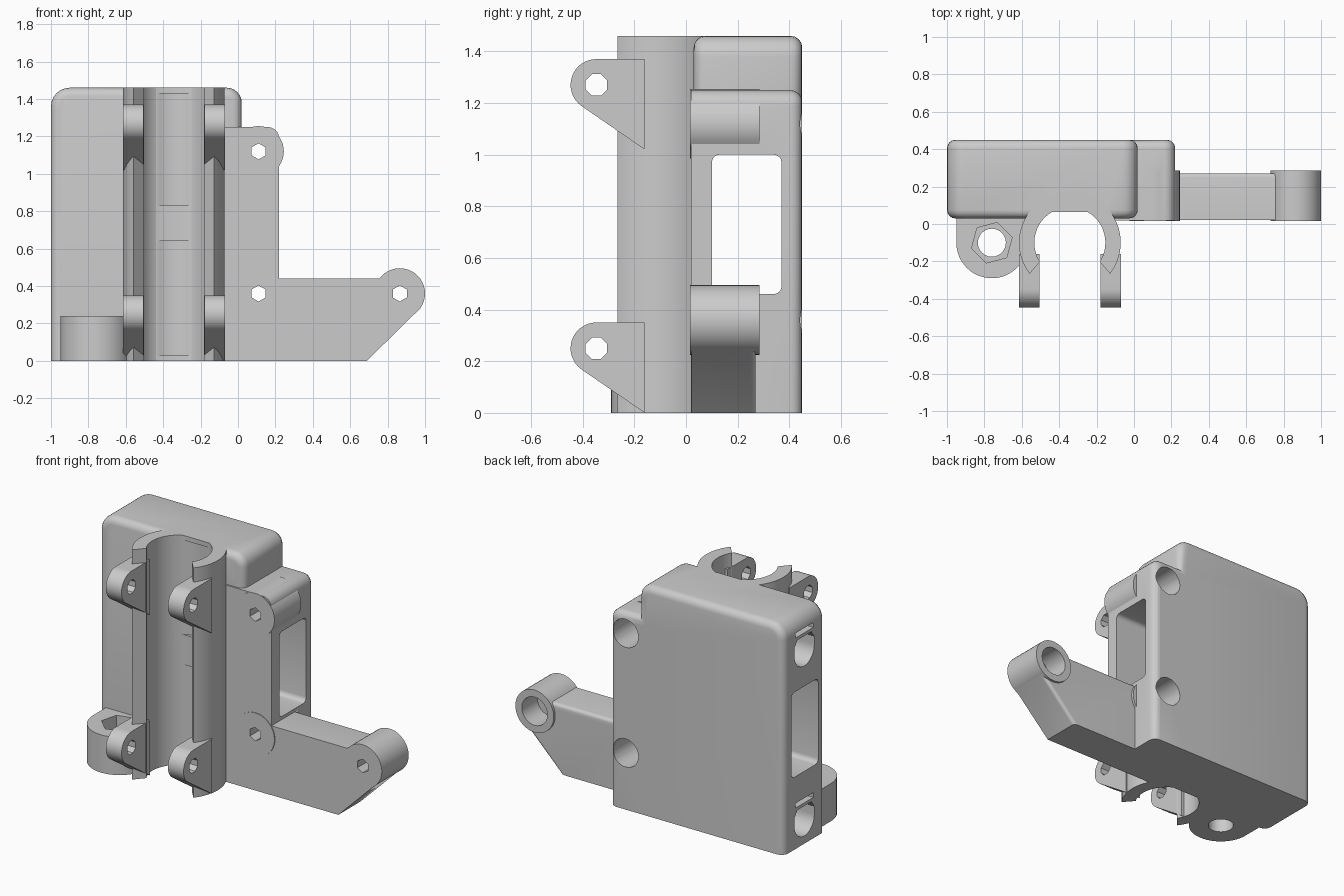
import bpy, bmesh, math
from mathutils import Vector

old = bpy.data.objects.get("Cube")
if old:
    bpy.data.objects.remove(old, do_unlink=True)

grey = bpy.data.materials.new("plain grey")
grey.use_nodes = True
grey.diffuse_color = (0.6, 0.6, 0.6, 1)
grey.node_tree.nodes["Principled BSDF"].inputs["Base Color"].default_value = (0.6, 0.6, 0.6, 1)


def arc(cx, cy, r, a0, a1, n):
    """Points along an arc, angles in degrees."""
    return [(cx + r * math.cos(math.radians(a0 + (a1 - a0) * i / n)),
             cy + r * math.sin(math.radians(a0 + (a1 - a0) * i / n))) for i in range(n + 1)]


def circle(cx, cy, r, n=40, start=0):
    return arc(cx, cy, r, start, start + 360, n)[:-1]


def rect(x0, y0, x1, y1):
    return [(x0, y0), (x1, y0), (x1, y1), (x0, y1)]


def prism(name, axis, pts, lo, hi, bevel=0, rims=()):
    """Extrude a profile along an axis; optionally round the rims above the ground."""
    place = {"x": lambda a, b, d: (d, a, b),
             "y": lambda a, b, d: (a, d, b),
             "z": lambda a, b, d: (a, b, d)}[axis]
    bm = bmesh.new()
    ends = [[bm.verts.new(place(a, b, d)) for a, b in pts] for d in (lo, hi)]
    caps = [bm.faces.new(e) for e in ends]
    n = len(pts)
    for i in range(n):
        j = (i + 1) % n
        bm.faces.new((ends[0][i], ends[0][j], ends[1][j], ends[1][i]))
    bmesh.ops.recalc_face_normals(bm, faces=bm.faces)
    if bevel:
        edges = [e for k in rims for e in caps[k].edges
                 if max(v.co.z for v in e.verts) > 0.01]
        bmesh.ops.bevel(bm, geom=edges, offset=bevel, segments=4, profile=0.5, affect="EDGES")
    me = bpy.data.meshes.new(name)
    bm.to_mesh(me)
    bm.free()
    ob = bpy.data.objects.new(name, me)
    bpy.context.collection.objects.link(ob)
    me.materials.append(grey)
    return ob


def combine(target, other, op):
    mod = target.modifiers.new("combine", "BOOLEAN")
    mod.operation, mod.object, mod.solver = op, other, "EXACT"
    bpy.context.view_layer.objects.active = target
    bpy.ops.object.modifier_apply(modifier=mod.name)
    bpy.data.objects.remove(other, do_unlink=True)


FRONT, BACK, TOP = 0.02, 0.45, 1.46
BX, BY = -0.343, -0.10            # bearing axis
BOLTS = ((0.11, 1.12), (0.11, 0.36), (0.865, 0.36))

# main block with rounded upper corners and edges
profile = ([(-1, 0), (0.02, 0)] + arc(-0.06, TOP - 0.08, 0.08, 0, 90, 6)
           + arc(-0.9, TOP - 0.1, 0.1, 90, 180, 6))
body = prism("bracket_body", "y", profile, 0.03, BACK, 0.045, (0, 1))

# lower side block
profile = [(-0.2, 0), (0.22, 0)] + arc(0.16, 1.19, 0.06, 0, 90, 5) + [(-0.2, 1.25)]
parts = [prism("side_block", "y", profile, FRONT, BACK, 0.045, (1,))]

# arm with sloping end
profile = [(0.1, 0), (0.69, 0), (0.962, 0.27), (0.865, 0.44), (0.1, 0.44)]
parts.append(prism("arm", "y", profile, FRONT + 0.002, 0.27, 0.02, (1,)))

# round bolt bosses
for x, z in BOLTS:
    parts.append(prism("bolt_boss", "y", circle(x, z, 0.135), FRONT - 0.004, 0.285))

# nut lug at the foot
lug = arc(-0.76, BY, 0.19, 180, 360, 24) + [(-0.57, 0.1), (-0.95, 0.1)]
parts.append(prism("nut_lug", "z", lug, 0, 0.24))

# bearing clip, hollowed out below
clip = arc(BX, BY, 0.272, -37.6, 217.6, 48) + [(BX - 0.15, BY - 0.09), (BX + 0.15, BY - 0.09)]
parts.append(prism("bearing_clip", "z", clip, 0, TOP))
for p in parts:
    combine(body, p, "UNION")

# bearing channel, window, nut trap and bolt holes
cutters = [
    prism("channel_cut", "z", circle(BX, BY, 0.19, 48), -0.1, TOP + 0.1),
    prism("lug_hole", "z", circle(-0.76, BY, 0.075, 24), -0.1, 0.4),
    prism("nut_trap", "z", circle(-0.76, BY, 0.112, 6, 15), 0.12, 0.4),
]
r = 0.03
window = (arc(0.37 - r, 1.0 - r, r, 0, 90, 4) + arc(0.1 + r, 1.0 - r, r, 90, 180, 4)
          + arc(0.1 + r, 0.46 + r, r, 180, 270, 4) + arc(0.37 - r, 0.46 + r, r, 270, 360, 4))
cutters.append(prism("window_cut", "x", window, -1.2, 0.5))
for x, z in BOLTS:
    cutters.append(prism("bolt_hole", "y", circle(x, z, 0.043, 6, 30), -0.1, 0.6))
    cutters.append(prism("bolt_head_hole", "y", circle(x, z, 0.09, 24), 0.13, 0.6))

# rod sockets with a thin slit above each
for z in (0.15, 1.23):
    socket = arc(0.24, z, 0.1, 180, 360, 20) + [(0.34, z + 0.05), (0.31, z + 0.09),
                                                (0.17, z + 0.09), (0.14, z + 0.05)]
    cutters.append(prism("rod_socket", "x", socket, -1.2, -0.05))
    cutters.append(prism("rod_slit", "x", rect(0.15, z + 0.11, 0.33, z + 0.14), -1.2, -0.05))
for c in cutters:
    combine(body, c, "DIFFERENCE")

# flat pads at the back of the channel
for z0, z1 in ((0, 0.03), (0.64, 0.83), (1.43, TOP)):
    pad = prism("channel_pad", "z", rect(BX - 0.135, 0.065, BX + 0.135, 0.095), z0, z1)
    combine(body, pad, "UNION")

# clamp ears with bolt holes, a pair at each height
ears = []
for z in (0.25, 1.27):
    ear = arc(-0.347, z, 0.1, 90, 235, 18) + [(-0.16, z - 0.25), (-0.16, z + 0.1)]
    for side, word in ((-1, "right"), (1, "left")):
        x0, x1 = sorted((BX + side * 0.163, BX + side * 0.273))
        ob = prism("clamp_ear_" + word, "x", ear, x0, x1)
        combine(ob, prism("ear_hole", "x", circle(-0.347, z, 0.045, 8, 22.5), -1, 0.5), "DIFFERENCE")
        ears.append(ob)

# smooth curved faces, keep sharp edges
bpy.ops.object.select_all(action="DESELECT")
for ob in [body] + ears:
    ob.select_set(True)
bpy.context.view_layer.objects.active = body
bpy.ops.object.shade_smooth_by_angle(angle=math.radians(30))
